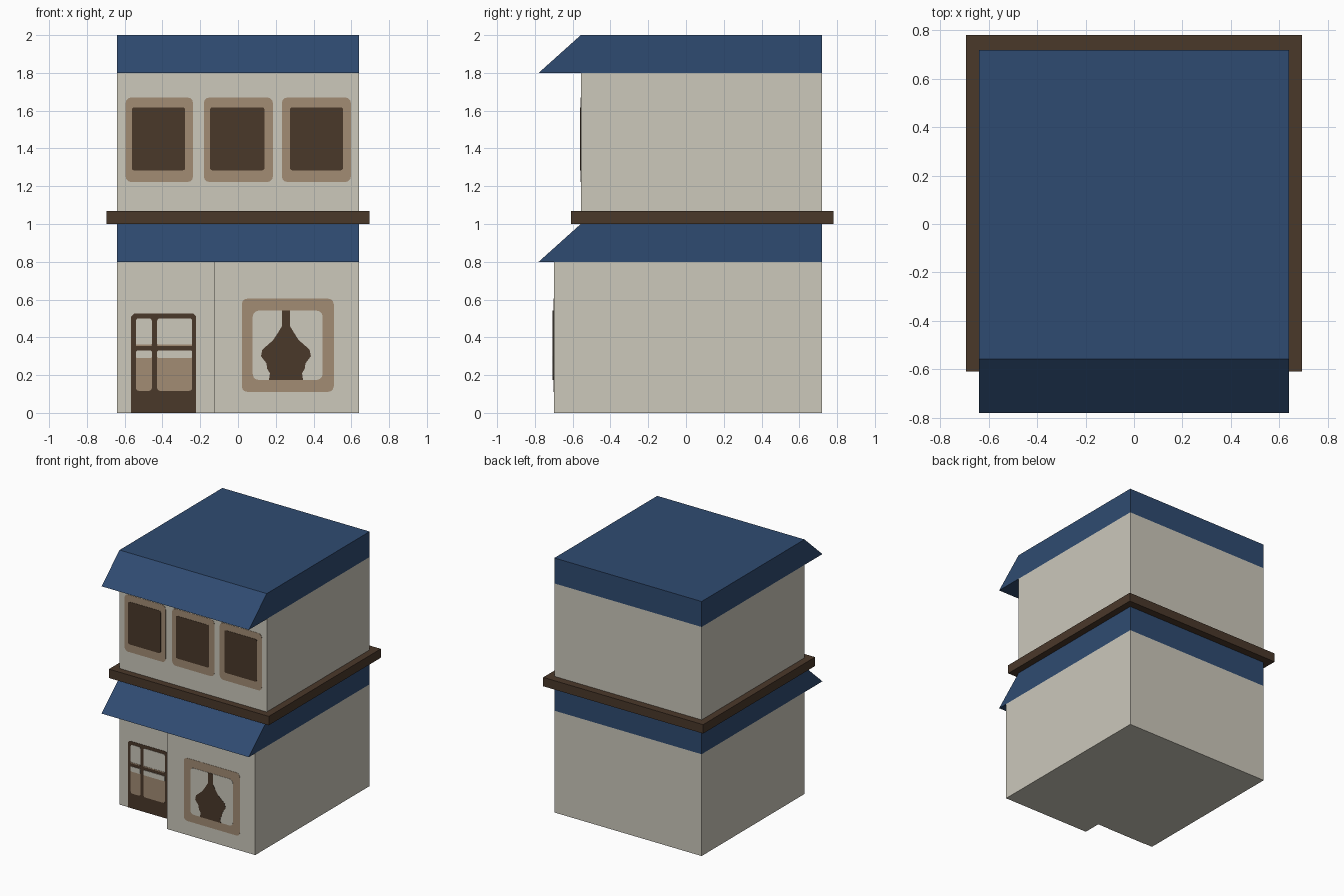
import bpy, bmesh, math
from mathutils import Vector

if "Cube" in bpy.data.objects:
    bpy.data.objects.remove(bpy.data.objects["Cube"])


def material(name, rgb):
    m = bpy.data.materials.new(name)
    lin = [((c / 255 + 0.055) / 1.055) ** 2.4 for c in rgb]
    m.diffuse_color = (*lin, 1)
    m.use_nodes = True
    m.node_tree.nodes["Principled BSDF"].inputs["Base Color"].default_value = m.diffuse_color
    return m


WALL = material("cream plaster", (204, 200, 187))
ROOF = material("blue roof", (47, 75, 113))
DARK = material("dark brown", (74, 56, 42))
TAN = material("tan frame", (162, 140, 116))


def prism(name, points, direction, mat):
    """Solid made by sweeping a flat outline of 3D points along a direction."""
    bm = bmesh.new()
    face = bm.faces.new([bm.verts.new(p) for p in points])
    ext = bmesh.ops.extrude_face_region(bm, geom=[face])["geom"]
    verts = [v for v in ext if isinstance(v, bmesh.types.BMVert)]
    bmesh.ops.translate(bm, verts=verts, vec=Vector(direction))
    bmesh.ops.recalc_face_normals(bm, faces=bm.faces)
    me = bpy.data.meshes.new(name)
    bm.to_mesh(me)
    bm.free()
    me.materials.append(mat)
    ob = bpy.data.objects.new(name, me)
    bpy.context.collection.objects.link(ob)
    return ob


def block(name, x0, x1, y0, y1, z0, z1, mat):
    outline = [(x0, y0, z0), (x1, y0, z0), (x1, y1, z0), (x0, y1, z0)]
    return prism(name, outline, (0, 0, z1 - z0), mat)


def plate(name, outline, wall_y, layer, mat):
    """Thin painted plate on a front wall; higher layers sit in front."""
    return prism(name, [(x, wall_y, z) for x, z in outline], (0, -0.002 * layer, 0), mat)


def rounded(x0, x1, z0, z1, r):
    pts = []
    for i, (cx, cz) in enumerate([(x1 - r, z1 - r), (x0 + r, z1 - r),
                                  (x0 + r, z0 + r), (x1 - r, z0 + r)]):
        for k in range(4):
            a = math.radians(90 * i + 30 * k)
            pts.append((cx + r * math.cos(a), cz + r * math.sin(a)))
    return pts


W, BACK, STEP = 0.64, 0.72, -0.125
SHOP_Y, WALL_Y = -0.70, -0.557

# Lower storey with recessed doorway on the left, and upper storey
prism("lower_walls", [(-W, BACK, 0), (-W, WALL_Y, 0), (STEP, WALL_Y, 0),
                      (STEP, SHOP_Y, 0), (W, SHOP_Y, 0), (W, BACK, 0)], (0, 0, 0.8), WALL)
block("upper_walls", -W, W, WALL_Y, BACK, 1.07, 1.8, WALL)

# Two identical roofs with a sloping front eave
for name, z in (("lower_awning", 0.8), ("upper_roof", 1.8)):
    prism(name, [(-W, -0.78, z), (-W, WALL_Y, z + 0.2), (-W, BACK, z + 0.2), (-W, BACK, z)],
          (2 * W, 0, 0), ROOF)

# Ledge between the storeys
block("storey_ledge", -0.695, 0.695, -0.61, 0.78, 1.0, 1.07, DARK)

# Upper windows
for i, (f0, f1, g0, g1) in enumerate([(-0.595, -0.238, -0.562, -0.28),
                                      (-0.181, 0.185, -0.148, 0.14),
                                      (0.232, 0.598, 0.275, 0.556)]):
    plate(f"upper_window_frame_{i}", rounded(f0, f1, 1.222, 1.67, 0.03), WALL_Y, 1, TAN)
    plate(f"upper_window_glass_{i}", rounded(g0, g1, 1.284, 1.618, 0.012), WALL_Y, 2, DARK)

# Shop window: frame, pale curtains and the dark gap between them
plate("shop_window_frame", rounded(0.02, 0.507, 0.111, 0.605, 0.03), SHOP_Y, 1, TAN)
plate("shop_curtains", rounded(0.078, 0.448, 0.175, 0.541, 0.03), SHOP_Y, 2, WALL)
half = [(0.021, 0.541), (0.021, 0.46), (0.045, 0.42), (0.068, 0.385), (0.125, 0.335),
        (0.132, 0.30), (0.103, 0.262), (0.10, 0.235), (0.085, 0.21), (0.09, 0.175)]
gap = [(0.254 + x, z) for x, z in half] + [(0.254 - x, z) for x, z in reversed(half)]
plate("curtain_gap", gap, SHOP_Y, 3, DARK)

# Door with two columns of panes over tan lower panels
plate("door", [(-0.566, 0), (-0.222, 0), (-0.222, 0.51), (-0.237, 0.525),
               (-0.551, 0.525), (-0.566, 0.51)], WALL_Y, 1, DARK)
for side, x0, x1 in (("left", -0.54, -0.456), ("right", -0.428, -0.243)):
    plate(f"door_upper_pane_{side}", rounded(x0, x1, 0.355, 0.5, 0.012), WALL_Y, 2, WALL)
    plate(f"door_panel_{side}", rounded(x0, x1, 0.117, 0.33, 0.014), WALL_Y, 2, TAN)
    plate(f"door_lower_pane_{side}", rounded(x0, x1, 0.29, 0.33, 0.008), WALL_Y, 3, WALL)
    plate(f"door_pane_sill_{side}", rounded(x0, x1, 0.355, 0.362, 0.002), WALL_Y, 3, TAN)
